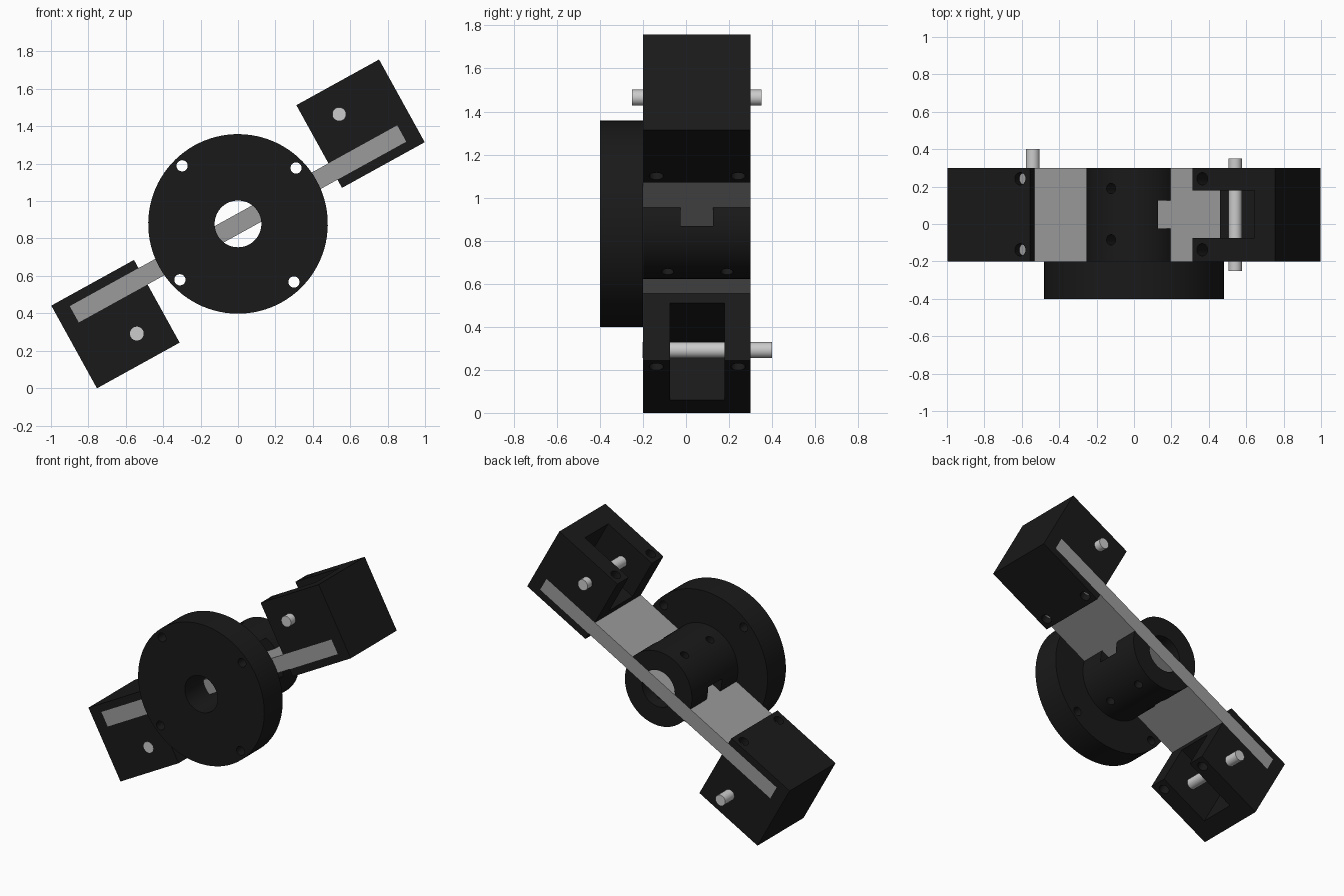
import bpy
from math import radians, cos, sin
from mathutils import Matrix

if "Cube" in bpy.data.objects:
    bpy.data.objects.remove(bpy.data.objects["Cube"])

# Everything is laid out along the bar (x = along bar, z = across it), then tilted
TILT = Matrix.Translation((0, 0, 0.878)) @ Matrix.Rotation(radians(-28.9), 4, 'Y')


def material(name, v):
    m = bpy.data.materials.new(name)
    m.diffuse_color = (v, v, v, 1)
    m.use_nodes = True
    m.node_tree.nodes["Principled BSDF"].inputs["Base Color"].default_value = m.diffuse_color
    return m


BLACK = material("black_metal", 0.01)
GREY = material("bar_grey", 0.33)


def box(name, x, y, z):
    bpy.ops.mesh.primitive_cube_add(size=1)
    o = bpy.context.object
    o.name = name
    lo, hi = zip(x, y, z)
    size = Matrix.Diagonal([b - a for a, b in zip(lo, hi)] + [1])
    o.data.transform(Matrix.Translation([(a + b) / 2 for a, b in zip(lo, hi)]) @ size)
    return o


def rod(name, r, axis, span, p, q, n=64):
    """Cylinder along 'Y' (p, q = x, z) or along 'Z' (p, q = x, y)."""
    bpy.ops.mesh.primitive_cylinder_add(radius=r, depth=span[1] - span[0], vertices=n)
    o = bpy.context.object
    o.name = name
    mid = sum(span) / 2
    if axis == 'Y':
        o.data.transform(Matrix.Translation((p, mid, q)) @ Matrix.Rotation(radians(90), 4, 'X'))
    else:
        o.data.transform(Matrix.Translation((p, q, mid)))
    return o


def cut(target, cutters):
    for c in cutters:
        c.hide_render = True
        m = target.modifiers.new("cut", 'BOOLEAN')
        m.operation, m.solver, m.object = 'DIFFERENCE', 'EXACT', c
        bpy.context.view_layer.objects.active = target
        bpy.ops.object.modifier_apply(modifier=m.name)
        bpy.data.objects.remove(c, do_unlink=True)


def finish(o, mat=None, flip=False):
    if flip:
        o.data.transform(Matrix.Rotation(radians(180), 4, 'Y'))
    o.data.transform(TILT)
    if mat:
        o.data.materials.clear()
        o.data.materials.append(mat)
    bpy.ops.object.select_all(action='DESELECT')
    o.select_set(True)
    bpy.context.view_layer.objects.active = o
    bpy.ops.object.shade_smooth_by_angle(angle=radians(30))


def bar_slot():
    return box("slot_cutter", (-1, 1), (-0.25, 0.35), (-0.05, 0.05))


# Flat cross bar
finish(box("cross_bar", (-1, 1), (-0.2, 0.3), (-0.05, 0.05)), GREY)

# Front flange disc with centre bore and four bolt holes
flange = rod("flange", 0.48, 'Y', (-0.4, -0.2), 0, 0, 96)
holes = [rod("bore", 0.125, 'Y', (-0.5, 0), 0, 0)]
for k in range(4):
    a = radians(15 + 90 * k)
    holes.append(rod("bolt_hole", 0.03, 'Y', (-0.5, 0), 0.431 * cos(a), 0.431 * sin(a), 32))
cut(flange, holes)
finish(flange, BLACK)

# Hub behind the flange: bore, side window, set-screw holes, bar slot
hub = rod("hub", 0.255, 'Y', (-0.2, 0.3), 0, 0, 96)
cut(hub, [rod("bore", 0.125, 'Y', (-0.5, 0.5), 0, 0),
          box("window", (-0.4, 0.4), (-0.025, 0.125), (-0.132, 0.132)),
          rod("screw_hole", 0.028, 'Z', (-0.4, 0.4), 0, 0.19, 32),
          rod("screw_hole", 0.028, 'Z', (-0.4, 0.4), 0, -0.085, 32),
          bar_slot()])
finish(hub, BLACK)

# End blocks with open pocket, screw holes and a cross pin (second is turned half round)
for side, flip, pin_y in (("right", False, (-0.25, 0.35)), ("left", True, (-0.201, 0.4))):
    block = box(side + "_block", (0.58, 1.085), (-0.2, 0.3), (-0.1, 0.405))
    cut(block, [bar_slot(),
                box("pocket", (0.5, 0.96), (-0.075, 0.178), (0.1, 0.5)),
                rod("screw_hole", 0.033, 'Z', (-0.3, 0.6), 0.64, 0.242, 32),
                rod("screw_hole", 0.033, 'Z', (-0.3, 0.6), 0.64, -0.138, 32)])
    finish(block, BLACK, flip)
    finish(rod(side + "_pin", 0.037, 'Y', pin_y, 0.757, 0.252, 48), None, flip)
